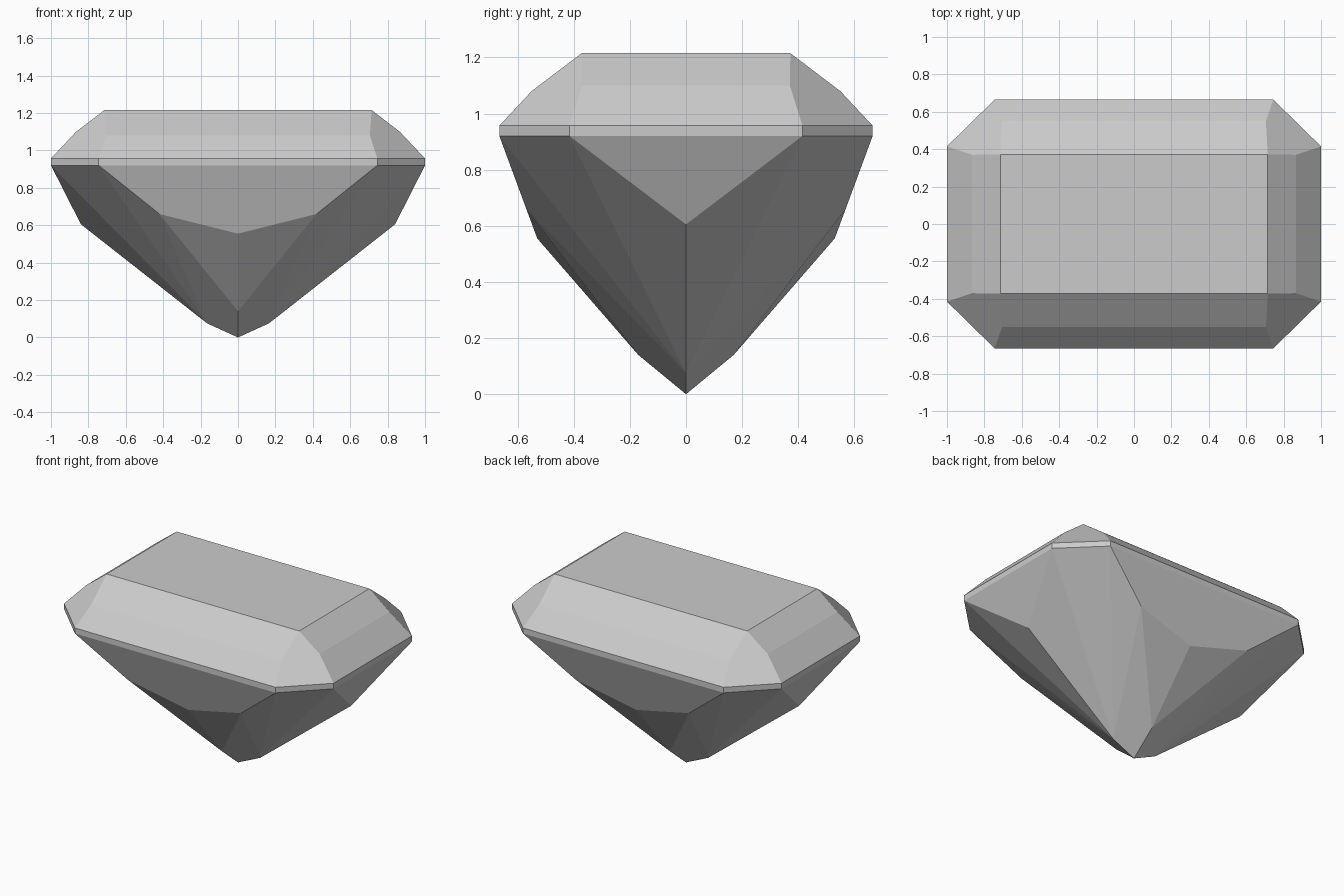
import bpy
import bmesh
import math

if "Cube" in bpy.data.objects:
    bpy.data.objects.remove(bpy.data.objects["Cube"], do_unlink=True)


def make_material(name, color):
    mat = bpy.data.materials.new(name)
    mat.use_nodes = True
    mat.diffuse_color = color
    mat.node_tree.nodes["Principled BSDF"].inputs["Base Color"].default_value = color
    return mat


# Corner points of one quarter of the cut stone
table = [(0.715, 0.372, 1.215)]
crown_step = [(0.865, 0.37, 1.10), (0.705, 0.55, 1.08)]
girdle_outline = [(1.0, 0.415), (0.745, 0.665)]
girdle = [(x, y, z) for x, y in girdle_outline for z in (0.957, 0.92)]
pavilion = [(0.84, 0, 0.605), (0.42, 0.569, 0.66), (0, 0.53, 0.555)]
culet = [(0.165, 0, 0.075), (0, 0.17, 0.14), (0, 0, 0)]

# Mirror the quarter to all four sides, without doubles on the axes
points = set()
for x, y, z in table + crown_step + girdle + pavilion + culet:
    for sx in (1, -1):
        for sy in (1, -1):
            points.add((x * sx + 0.0, y * sy + 0.0, z))

# The stone is convex, so its facets are the hull of its corners
bm = bmesh.new()
for p in sorted(points):
    bm.verts.new(p)
bmesh.ops.convex_hull(bm, input=bm.verts[:])
bmesh.ops.dissolve_limit(bm, angle_limit=math.radians(0.5),
                         verts=bm.verts[:], edges=bm.edges[:])
bmesh.ops.recalc_face_normals(bm, faces=bm.faces[:])

mesh = bpy.data.meshes.new("cut_gemstone")
bm.to_mesh(mesh)
bm.free()
mesh.materials.append(make_material("light_grey", (0.6, 0.6, 0.6, 1)))
gem = bpy.data.objects.new("cut_gemstone", mesh)
bpy.context.collection.objects.link(gem)
